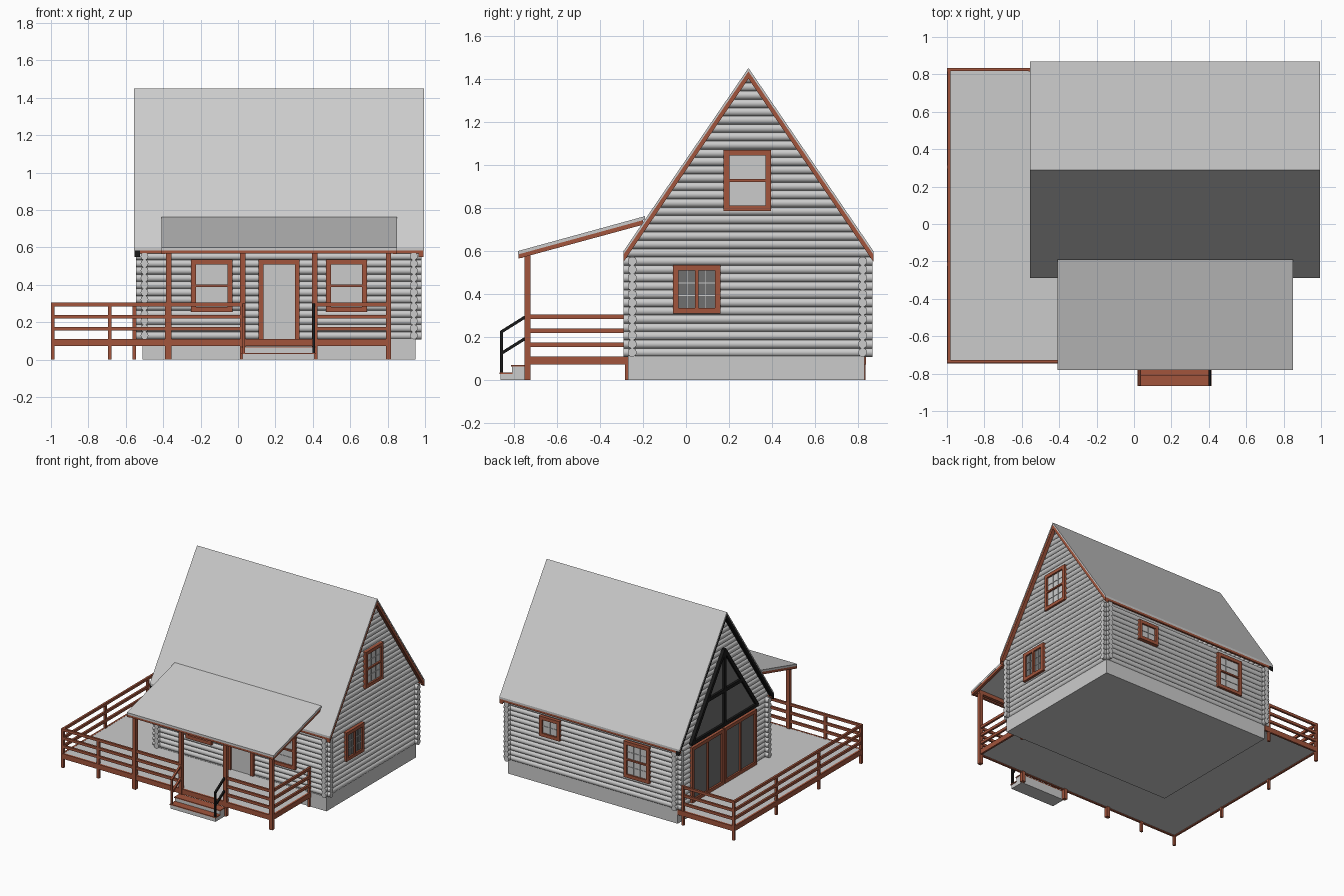
import bpy, bmesh, math
from mathutils import Vector, Matrix

if "Cube" in bpy.data.objects:
    bpy.data.objects.remove(bpy.data.objects["Cube"])


def material(name, rgb):
    m = bpy.data.materials.new(name)
    m.diffuse_color = (*rgb, 1)
    m.use_nodes = True
    m.node_tree.nodes["Principled BSDF"].inputs["Base Color"].default_value = m.diffuse_color
    return m


RED = material("red_wood", (0.36, 0.09, 0.045))
BLACK = material("black_trim", (0.01, 0.01, 0.01))
GLASS = material("dark_glass", (0.16, 0.16, 0.16))


def finish(name, bm, mat=None, smooth=False):
    bmesh.ops.recalc_face_normals(bm, faces=bm.faces)
    me = bpy.data.meshes.new(name)
    bm.to_mesh(me)
    bm.free()
    ob = bpy.data.objects.new(name, me)
    bpy.context.collection.objects.link(ob)
    if mat:
        me.materials.append(mat)
    if smooth:
        bpy.ops.object.select_all(action='DESELECT')
        ob.select_set(True)
        bpy.context.view_layer.objects.active = ob
        bpy.ops.object.shade_smooth_by_angle(angle=math.radians(40))
    return ob


def boxes(name, spans, mat=None):
    """One object from boxes given by two opposite corners each."""
    bm = bmesh.new()
    for a, b in spans:
        a, b = Vector(a), Vector(b)
        size = [abs(q - p) for p, q in zip(a, b)]
        bmesh.ops.create_cube(bm, size=1, matrix=Matrix.Translation((a + b) / 2) @ Matrix.Diagonal((*size, 1)))
    return finish(name, bm, mat)


def beams(name, segs, w, mat=None):
    """Square bars running between pairs of points."""
    bm = bmesh.new()
    for a, b in segs:
        a, b = Vector(a), Vector(b)
        d = b - a
        rot = d.to_track_quat('Y', 'Z').to_matrix().to_4x4()
        bmesh.ops.create_cube(bm, size=1, matrix=Matrix.Translation((a + b) / 2) @ rot
                              @ Matrix.Diagonal((w, d.length + w * .5, w, 1)))
    return finish(name, bm, mat)


def prism(name, pts, x0, x1, mat=None):
    """A y-z profile extruded along x."""
    bm = bmesh.new()
    f = bm.faces.new([bm.verts.new((x0, y, z)) for y, z in pts])
    r = bmesh.ops.extrude_face_region(bm, geom=[f])
    bmesh.ops.translate(bm, vec=(x1 - x0, 0, 0), verts=[v for v in r['geom'] if isinstance(v, bmesh.types.BMVert)])
    return finish(name, bm, mat)


RIDGE_Y, RIDGE_Z, EAVE_Z, HALF = .29, 1.45, .60, .58
SLOPE = (RIDGE_Z - EAVE_Z) / HALF
ROW, BASE = .0385, .11


# Log walls, trimmed to the roof slope
def log_wall(name, a, b, rows):
    bm = bmesh.new()
    a, b = Vector(a), Vector(b)
    rot = (b - a).to_track_quat('Z', 'Y').to_matrix().to_4x4()
    for i in range(rows):
        c = (a + b) / 2 + Vector((0, 0, BASE + ROW * (i + .5)))
        bmesh.ops.create_cone(bm, cap_ends=True, segments=16, radius1=.0205, radius2=.0205,
                              depth=(b - a).length, matrix=Matrix.Translation(c) @ rot)
    for s in (-1, 1):
        bmesh.ops.bisect_plane(bm, geom=bm.verts[:] + bm.edges[:] + bm.faces[:],
                               plane_co=(0, RIDGE_Y, RIDGE_Z - .03), plane_no=(0, s * SLOPE, 1), clear_outer=True)
    finish(name, bm, smooth=True)


log_wall("front_log_wall", (-.545, -.25, 0), (.98, -.25, 0), 12)
log_wall("back_log_wall", (-.545, .82, 0), (.98, .82, 0), 12)
log_wall("right_log_wall", (.94, -.29, 0), (.94, .865, 0), 34)
log_wall("left_log_wall", (-.50, -.29, 0), (-.50, .865, 0), 34)
boxes("foundation", [((-.51, -.27, 0), (.95, .83, .112))])


# Main roof with rake boards and eave boards
def chevron(t0, t1):
    top = [(-.29, EAVE_Z - t0), (.29, RIDGE_Z - t0), (.87, EAVE_Z - t0)]
    return top + [(y, z - t1 + t0) for y, z in reversed(top)]


prism("main_roof", chevron(0, .016), -.555, .995)
prism("right_rake_boards", chevron(.014, .05), .965, .993, RED)
prism("left_rake_boards", chevron(.014, .05), -.553, -.525, BLACK)
boxes("eave_boards", [((-.553, y, .568), (.993, y + .015, .596)) for y in (-.289, .854)], RED)

# Porch roof with trim and posts
prism("porch_roof", [(-.78, .60), (-.19, .762), (-.19, .746), (-.78, .584)], -.41, .85)
for nm, x in (("left", -.408), ("right", .828)):
    prism(nm + "_porch_trim", [(-.778, .588), (-.2, .747), (-.2, .722), (-.778, .565)], x, x + .02, RED)
boxes("porch_front_trim", [((-.408, -.778, .568), (.848, -.76, .594)),
                           ((-.39, -.747, .568), (.82, -.723, .597))], RED)
boxes("porch_posts", [((x - .014, -.749, 0), (x + .014, -.721, .58)) for x in (-.37, .025, .41, .805)], RED)

# Deck floor and fascia
boxes("deck_floor", [((-.99, -.735, .08), (-.51, .825, .11)), ((-.51, -.735, .08), (.805, -.265, .11))])
F0, F1 = .072, .111
boxes("deck_fascia", [((-1, -.745, F0), (.815, -.73, F1)), ((-1, -.745, F0), (-.985, .835, F1)),
                      ((-1, .82, F0), (-.51, .835, F1)), ((.80, -.745, F0), (.815, -.265, F1))], RED)

# Railings: posts and three rails on each side
post_xy = [(-.99, -.735 + i * .52) for i in range(4)] + [(-.685, -.735), (-.38, -.735), (-.555, .825), (.805, -.275)]
boxes("railing_posts", [((x - .009, y - .009, 0), (x + .009, y + .009, .305)) for x, y in post_xy], RED)
rails = []
for z in (.165, .23, .295):
    for (x0, y0), (x1, y1) in (((-.99, -.735), (.025, -.735)), ((.41, -.735), (.805, -.735)),
                               ((-.99, -.735), (-.99, .825)), ((-.99, .825), (-.55, .825)),
                               ((.805, -.735), (.805, -.27))):
        rails.append(((x0 - .008, y0 - .008, z - .01), (x1 + .008, y1 + .008, z + .01)))
boxes("railing_rails", rails, RED)

# Steps and handrails
boxes("step_risers", [((.025, -.862, 0), (.41, -.745, .03)), ((.025, -.808, 0), (.41, -.745, .064))])
boxes("step_treads", [((.02, -.867, .03), (.415, -.805, .037)), ((.02, -.813, .064), (.415, -.745, .071))], RED)
for nm, x, mat in (("left", .03, RED), ("right", .405, BLACK)):
    beams(nm + "_handrail", [((x, -.857, .035), (x, -.857, .225)), ((x, -.857, .225), (x, -.745, .295)),
                             ((x, -.857, .125), (x, -.745, .195))], .014, mat)

# Windows and doors: u runs along the wall, d outward from the log face
SIDES = {"front": lambda u, d, z: (u, -.268 - d, z), "back": lambda u, d, z: (u, .838 + d, z),
         "right": lambda u, d, z: (.958 + d, u, z), "left": lambda u, d, z: (-.518 - d, u, z)}


def panels(name, side, rects, d0, d1, mat=None):
    f = SIDES[side]
    boxes(name, [(f(u0, d0, z0), f(u1, d1, z1)) for u0, u1, z0, z1 in rects], mat)


def frame(u0, u1, z0, z1, w):
    return [(u0, u0 + w, z0, z1), (u1 - w, u1, z0, z1), (u0 + w, u1 - w, z1 - w, z1), (u0 + w, u1 - w, z0, z0 + w)]


def grid(u0, u1, z0, z1, nu, nz, t=.003):
    us = [u0 + (u1 - u0) * i / nu for i in range(1, nu)]
    zs = [z0 + (z1 - z0) * i / nz for i in range(1, nz)]
    return [(u - t / 2, u + t / 2, z0, z1) for u in us] + [(u0, u1, z - t / 2, z + t / 2) for z in zs]


def window(name, side, u0, u1, z0, z1, kind):
    w = .026
    a, b, c, d = u0 + w, u1 - w, z0 + w, z1 - w
    um, zm = (a + b) / 2, (c + d) / 2
    fr = frame(u0, u1, z0, z1, w)
    dark = kind in ("slider", "patio")
    if kind == "hung":
        fr.append((a, b, zm - .006, zm + .006))
        bars = grid(a, b, c, zm, 3, 2) + grid(a, b, zm, d, 3, 2)
    elif kind == "small":
        bars = grid(a, b, c, d, 2, 2)
    else:
        fr.append((um - .008, um + .008, c, d))
        bars = grid(a, um, c, d, 2, 3) + grid(um, b, c, d, 2, 3)
    panels(name + "_frame", side, fr, -.01, .018, RED)
    panels(name + "_glass", side, [(a, b, c, d)], -.01, .005, GLASS if dark else None)
    if kind != "patio":
        panels(name + "_muntins", side, bars, .003, .009)


window("front_left_window", "front", -.25, -.03, .255, .535, "hung")
window("front_right_window", "front", .47, .69, .255, .535, "hung")
window("upper_gable_window", "right", .175, .395, .785, 1.07, "hung")
window("lower_side_window", "right", -.06, .16, .31, .535, "slider")
window("back_tall_window", "back", -.28, -.06, .255, .535, "hung")
window("back_small_window", "back", .49, .665, .38, .535, "small")
window("patio_door_front", "left", -.105, .285, .11, .54, "patio")
window("patio_door_back", "left", .295, .685, .11, .54, "patio")

# Front door with divided light
panels("door_frame", "front", frame(.11, .33, .085, .535, .026)[:3], -.01, .018, RED)
panels("door_slab", "front", [(.136, .304, .11, .509)], -.01, .006)
panels("door_light", "front", frame(.158, .282, .335, .505, .004) + grid(.158, .282, .335, .505, 4, 4), .005, .011)

# Triangular gable window above the patio doors
X = -.53
left, right, apex = (.69, .575), (-.11, .575), (.29, 1.15)
prism("gable_glass", [left, right, apex], -.51, -.526, GLASS)
p = [(X, *q) for q in (left, right, apex)]
beams("gable_window_frame", [(p[0], p[1]), (p[1], p[2]), (p[2], p[0]), ((X, .29, .575), p[2]),
                             ((X, .505, .84), (X, .075, .84))], .026, BLACK)
